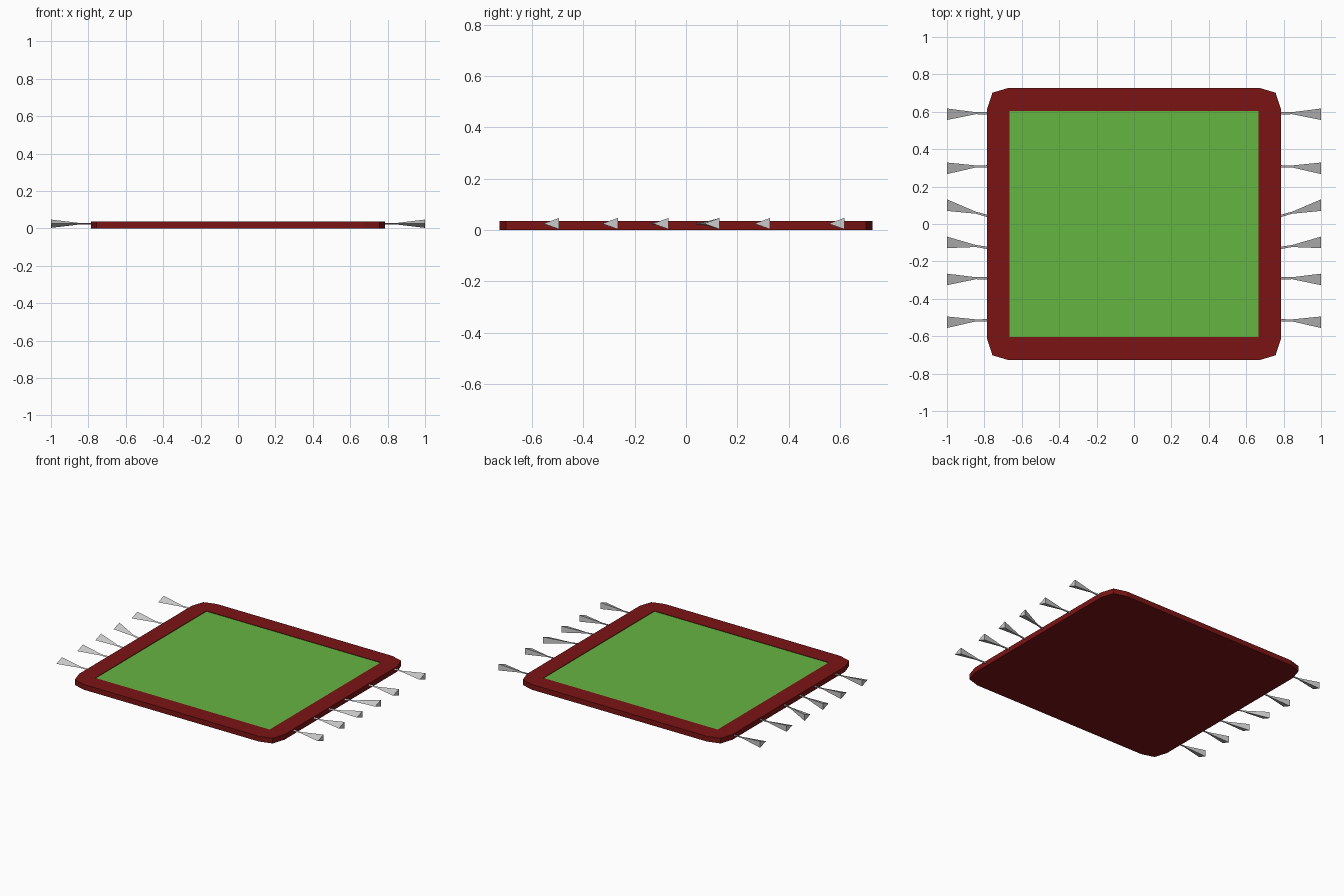
import bpy, bmesh

if "Cube" in bpy.data.objects:
    bpy.data.objects.remove(bpy.data.objects["Cube"])

THICK = 0.036
RECESS = 0.002


def material(name, rgb):
    m = bpy.data.materials.new(name)
    m.diffuse_color = (*rgb, 1)
    m.use_nodes = True
    m.node_tree.nodes["Principled BSDF"].inputs["Base Color"].default_value = m.diffuse_color
    return m


def finish(name, bm, mats=()):
    bmesh.ops.recalc_face_normals(bm, faces=bm.faces)
    me = bpy.data.meshes.new(name)
    bm.to_mesh(me)
    bm.free()
    for m in mats:
        me.materials.append(m)
    ob = bpy.data.objects.new(name, me)
    bpy.context.collection.objects.link(ob)
    return ob


red = material("red_border", (0.2, 0.007, 0.007))
green = material("green_field", (0.13, 0.46, 0.055))

# Rug border: one rounded corner mirrored to four, with a sunken centre opening
corner = [(0.785, 0.615), (0.757, 0.702), (0.67, 0.728)]
outline = []
for sx, sy in ((1, 1), (-1, 1), (-1, -1), (1, -1)):
    pts = [(sx * x, sy * y) for x, y in corner]
    outline += pts if sx * sy > 0 else pts[::-1]
FX, FY = 0.667, 0.607
inner = [(FX, FY), (-FX, FY), (-FX, -FY), (FX, -FY)]

bm = bmesh.new()
bottom = [bm.verts.new((x, y, 0)) for x, y in outline]
top = [bm.verts.new((x, y, THICK)) for x, y in outline]
lip = [bm.verts.new((x, y, THICK)) for x, y in inner]
floor = [bm.verts.new((x, y, THICK - 2 * RECESS)) for x, y in inner]
bm.faces.new(bottom[::-1])
n = len(outline)
for i in range(n):
    j = (i + 1) % n
    bm.faces.new((bottom[i], bottom[j], top[j], top[i]))
for c in range(4):
    d = (c + 1) % 4
    a = 3 * c
    bm.faces.new((top[a], top[a + 1], lip[c]))
    bm.faces.new((top[a + 1], top[a + 2], lip[c]))
    bm.faces.new((top[a + 2], top[(a + 3) % n], lip[d], lip[c]))
    bm.faces.new((lip[c], lip[d], floor[d], floor[c]))
bm.faces.new(floor)
finish("rug_border", bm, [red])

# Green centre panel laid in the opening
bm = bmesh.new()
bmesh.ops.create_cube(bm, size=1)
for v in bm.verts:
    v.co.x *= 2 * FX - 0.004
    v.co.y *= 2 * FY - 0.004
    v.co.z = THICK - RECESS if v.co.z > 0 else THICK - 2 * RECESS
finish("rug_field", bm, [green])

# Fringe tassels: three-sided, pinched near the rug and flared at the tip
# (y at the rug, y at the tip)
tassels = [(0.593, 0.597), (0.310, 0.308), (0.043, 0.111),
           (-0.127, -0.088), (-0.289, -0.286), (-0.513, -0.515)]
# (x, radius)
sections = [(0.775, 0.009), (0.845, 0.007), (1.0, 0.041)]


def tassel(name, side, y0, y1):
    bm = bmesh.new()
    rings = []
    for x, r in sections:
        t = max(0, (x - 0.785) / 0.215)
        y = y0 + (y1 - y0) * t
        rings.append([bm.verts.new((side * x, y + r * a, 0.025 + r * b))
                      for a, b in ((-1, 0), (0.5, 0.54), (0.5, -0.54))])
    for lo, hi in zip(rings, rings[1:]):
        for i in range(3):
            j = (i + 1) % 3
            bm.faces.new((lo[i], lo[j], hi[j], hi[i]))
    bm.faces.new(rings[0])
    bm.faces.new(rings[-1])
    finish(name, bm)


for k, (y0, y1) in enumerate(tassels, 1):
    tassel(f"right_tassel_{k}", 1, y0, y1)
    tassel(f"left_tassel_{k}", -1, y0, y1)
